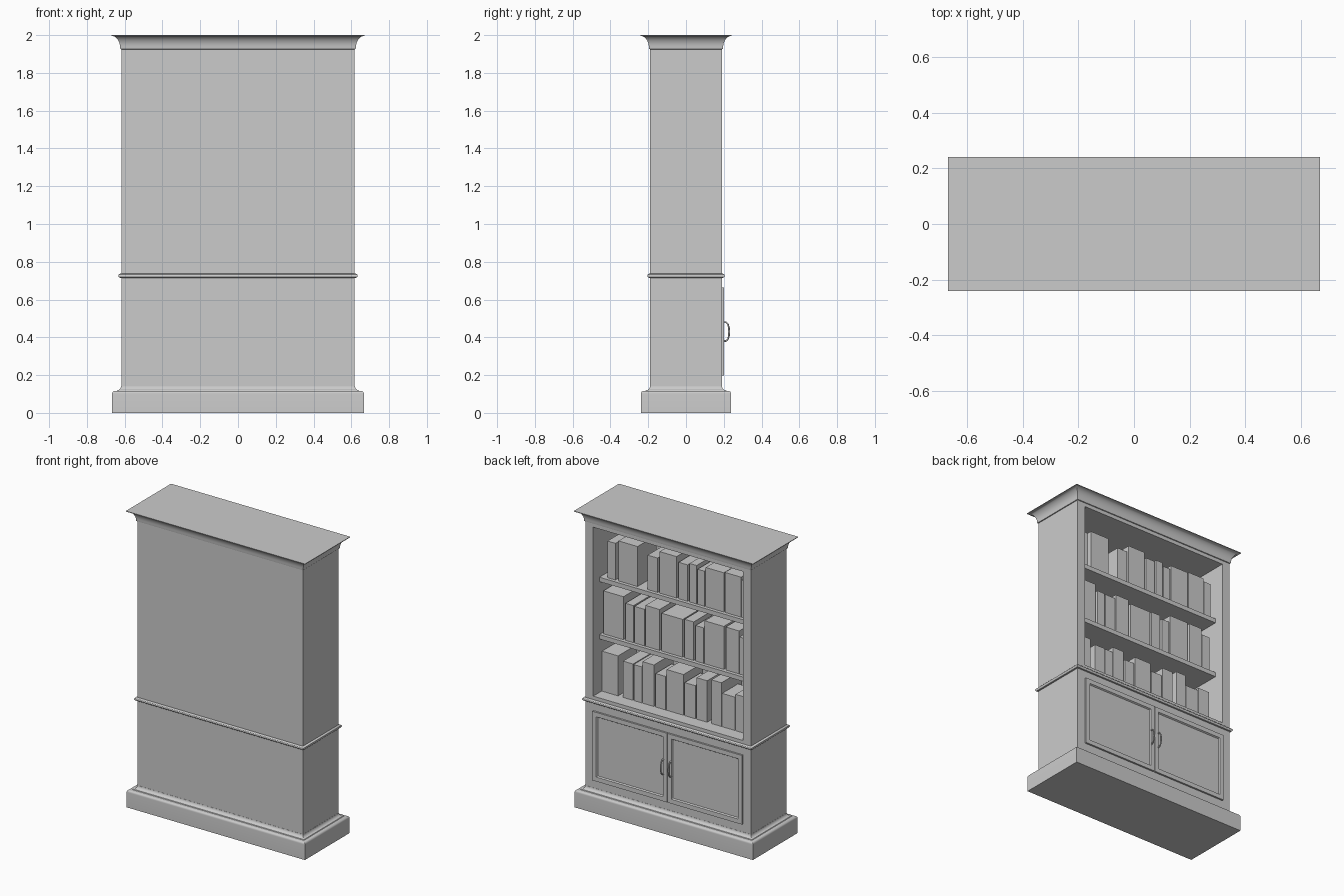
import bpy, bmesh, math

if "Cube" in bpy.data.objects:
    bpy.data.objects.remove(bpy.data.objects["Cube"])

HX, HY = 0.618, 0.19          # half size of the carcass
OPEN_X, Z0, Z1 = 0.56, 0.76, 1.90   # shelf opening


def finish(name, bm):
    bmesh.ops.recalc_face_normals(bm, faces=bm.faces[:])
    me = bpy.data.meshes.new(name)
    bm.to_mesh(me)
    bm.free()
    ob = bpy.data.objects.new(name, me)
    bpy.context.collection.objects.link(ob)
    return ob


def smooth(ob, angle=30):
    bpy.ops.object.select_all(action='DESELECT')
    ob.select_set(True)
    bpy.context.view_layer.objects.active = ob
    bpy.ops.object.shade_smooth_by_angle(angle=math.radians(angle))


def add_box(bm, x0, x1, y0, y1, z0, z1):
    geo = bmesh.ops.create_cube(bm, size=1)
    for v in geo['verts']:
        v.co = ((x0 + x1) / 2 + v.co.x * (x1 - x0),
                (y0 + y1) / 2 + v.co.y * (y1 - y0),
                (z0 + z1) / 2 + v.co.z * (z1 - z0))
    return geo['verts']


def back_face(bm):
    return max(bm.faces, key=lambda f: f.calc_center_median().y)


def moulding(name, profile):
    """Rectangular moulding: profile is (offset from carcass, z), capped."""
    bm = bmesh.new()
    rings = []
    for o, z in profile:
        a, b = HX + o, HY + o
        rings.append([bm.verts.new((x, y, z)) for x, y in
                      ((-a, -b), (a, -b), (a, b), (-a, b))])
    for r, s in zip(rings, rings[1:]):
        for i in range(4):
            j = (i + 1) % 4
            bm.faces.new((r[i], r[j], s[j], s[i]))
    bm.faces.new(rings[0][::-1])
    bm.faces.new(rings[-1])
    smooth(finish(name, bm))


def arc(co, cz, ro, rz, a0, a1, n=6):
    return [(co + ro * math.cos(math.radians(a0 + (a1 - a0) * i / n)),
             cz + rz * math.sin(math.radians(a0 + (a1 - a0) * i / n)))
            for i in range(n + 1)]


# carcass with open shelf compartment on the +y side
bm = bmesh.new()
add_box(bm, -HX, HX, -HY, HY, 0.05, 1.98)
bm.normal_update()
face = back_face(bm)
bmesh.ops.inset_individual(bm, faces=[face], thickness=0.03)
for v in face.verts:
    v.co.x = math.copysign(OPEN_X, v.co.x)
    v.co.z = Z0 if v.co.z < 1 else Z1
ext = bmesh.ops.extrude_discrete_faces(bm, faces=[face])['faces'][0]
for v in ext.verts:
    v.co.y = -0.17
finish("carcass", bm)

# plinth, waist band and crown
moulding("plinth", [(0.048, 0)] + arc(0.036, 0.102, 0.012, 0.014, 0, 90)
         + [(0.024, 0.117)] + arc(0.021, 0.142, 0.02, 0.022, 270, 180))
moulding("waist_band", [(0, 0.715)] + arc(0.004, 0.726, 0.011, 0.011, -90, 90)
         + [(0, 0.737)])
moulding("crown", [(0, 1.925), (0.005, 1.927)]
         + arc(0.051, 1.932, 0.045, 0.064, 180, 90, 10) + [(0.051, 2.0)])

# shelves
TOPS = [1.537, 1.15, Z0]
for i, z in enumerate(TOPS[:2]):
    bm = bmesh.new()
    add_box(bm, -OPEN_X, OPEN_X, -0.17, 0.123, z - 0.03, z)
    finish(f"shelf_{i + 1}", bm)

# books: (left edge x, thickness, height) per shelf
ROWS = [
    [(.517, .06, .247), (.434, .142, .27), (.217, .075, .232), (.127, .127, .28),
     (-.015, .067, .246), (-.097, .052, .26), (-.157, .052, .237),
     (-.217, .135, .265), (-.36, .122, .27), (-.485, .055, .25)],
    [(.547, .15, .29), (.382, .06, .25), (.315, .075, .247), (.232, .105, .276),
     (.112, .157, .255), (-.06, .067, .26), (-.142, .06, .24),
     (-.21, .142, .29), (-.367, .1, .29), (-.47, .06, .25)],
    [(.557, .12, .27), (.4, .075, .245), (.32, .06, .243), (.255, .085, .28),
     (.157, .075, .226), (.075, .127, .275), (-.06, .08, .223),
     (-.15, .078, .28), (-.26, .075, .295), (-.34, .095, .225), (-.44, .085, .245)],
]
for r, (z, row) in enumerate(zip(TOPS, ROWS)):
    bm = bmesh.new()
    for x, w, h in row:
        add_box(bm, x - w, x, 0.1 - h * 0.75, 0.1, z, z + h)
    finish(f"books_row_{r + 1}", bm)

# doors with recessed panels, and bow handles
for side, s in (("left", 1), ("right", -1)):
    bm = bmesh.new()
    xa, xb = sorted((0.002 * s, 0.559 * s))
    add_box(bm, xa, xb, 0.18, 0.202, 0.197, 0.663)
    bm.normal_update()
    face = back_face(bm)
    bmesh.ops.inset_individual(bm, faces=[face], thickness=0.042)
    bmesh.ops.inset_individual(bm, faces=[face], thickness=0.008, depth=-0.009)
    finish(f"door_{side}", bm)

    cu = bpy.data.curves.new(f"handle_{side}", 'CURVE')
    cu.dimensions = '3D'
    cu.bevel_depth = 0.005
    cu.bevel_resolution = 2
    cu.use_fill_caps = True
    sp = cu.splines.new('POLY')
    pts = [(.2, .480, 1.1), (.212, .479, .9), (.222, .470, .8), (.227, .453, .9),
           (.228, .43, 1.15)]
    pts += [(y, .86 - z, w) for y, z, w in pts[-2::-1]]
    sp.points.add(len(pts) - 1)
    for p, (y, z, w) in zip(sp.points, pts):
        p.co = (0.029 * s, y, z, 1)
        p.radius = w
    bpy.context.collection.objects.link(bpy.data.objects.new(f"handle_{side}", cu))
